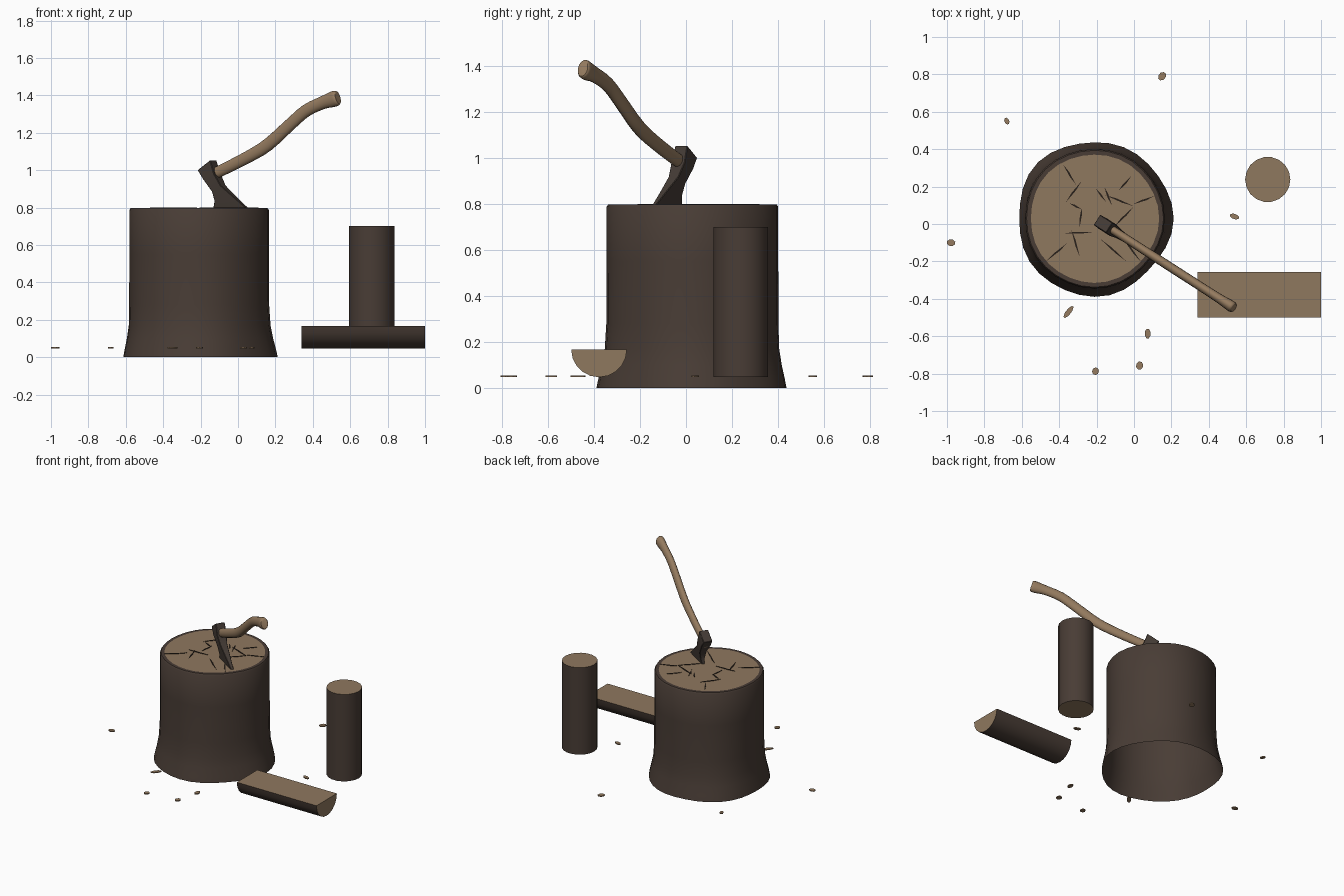
import bpy, bmesh, math, random
from mathutils import Vector, Matrix

if "Cube" in bpy.data.objects:
    bpy.data.objects.remove(bpy.data.objects["Cube"])

random.seed(4)

def mat(name, rgb):
    m = bpy.data.materials.new(name)
    m.diffuse_color = (*rgb, 1)
    m.use_nodes = True
    m.node_tree.nodes["Principled BSDF"].inputs["Base Color"].default_value = m.diffuse_color
    return m

BARK = mat("bark brown", (.066, .046, .036))
WOOD = mat("cut wood tan", (.275, .188, .113))
CRACK = mat("crack dark brown", (.022, .015, .011))
IRON = mat("axe head dark", (.058, .044, .036))
HANDLE = mat("handle tan", (.30, .198, .115))

def finish(name, bm, mats, angle=35, fix=True):
    if fix:
        bmesh.ops.recalc_face_normals(bm, faces=bm.faces)
    me = bpy.data.meshes.new(name)
    bm.to_mesh(me)
    bm.free()
    for m in mats:
        me.materials.append(m)
    me.shade_smooth()
    me.set_sharp_from_angle(angle=math.radians(angle))
    ob = bpy.data.objects.new(name, me)
    bpy.context.collection.objects.link(ob)
    return ob

def loft(bm, rings, start_cap=True, end_cap=True):
    """Skin a list of closed rings of points."""
    vs = [[bm.verts.new(p) for p in r] for r in rings]
    n = len(rings[0])
    for a, b in zip(vs, vs[1:]):
        for i in range(n):
            j = (i + 1) % n
            bm.faces.new((a[i], a[j], b[j], b[i]))
    if start_cap:
        bm.faces.new(vs[0][::-1])
    if end_cap:
        bm.faces.new(vs[-1])

# Chopping stump: flared, slightly irregular, open underneath
CX, CY, TOP = -.212, .03, .797
profile = [(0, .413), (.04, .405), (.1, .391), (.17, .379), (.28, .374),
           (.55, .373), (.787, .373), (TOP, .366), (TOP, .343)]
rings = []
for z, r in profile:
    ring = []
    for i in range(32):
        a = math.tau * i / 32
        amp = .004 + .008 * max(0, 1 - z / .3)
        rr = r + amp * (math.sin(3 * a + 1) * .6 + math.sin(5 * a + 2) * .5)
        ring.append((CX + rr * math.cos(a), CY + rr * math.sin(a), z))
    rings.append(ring)
bm = bmesh.new()
loft(bm, rings, start_cap=False)
for f in bm.faces:
    f.material_index = int(len(f.verts) > 4)
finish("stump", bm, [BARK, WOOD], fix=False)

# Cracks in the cut top: thin tapered plates (x1, y1, x2, y2)
cracks = [(-.38, .32, -.31, .21), (-.28, .23, -.365, .115), (-.345, .11, -.28, .08),
          (-.28, .09, -.29, -.015), (-.37, -.05, -.22, -.043), (-.335, -.03, -.29, -.175),
          (-.47, -.20, -.355, -.10), (-.205, .19, -.15, .12), (-.16, .20, -.118, .10),
          (-.015, .255, -.085, .175), (-.155, .155, 0, .095), (-.005, .105, .11, .15),
          (0, .095, -.11, -.02), (-.075, -.055, .043, -.21), (-.18, -.08, -.04, -.20)]
bm = bmesh.new()
for x1, y1, x2, y2 in cracks:
    a, b = Vector((x1, y1, 0)), Vector((x2, y2, 0))
    n = (b - a).cross(Vector((0, 0, 1))).normalized() * .0055
    outline = [a + n * .5, b + n * .5, b - n * .5, a - n * .5]
    m = (a + b) / 2
    outline = [a, m + n + (b - a) * .1, b, m - n - (b - a) * .1]
    loft(bm, [[p + Vector((0, 0, z)) for p in outline] for z in (TOP - .003, TOP + .003)])
finish("stump_cracks", bm, [CRACK], 20)

# Axe frame: s runs along the handle in plan, t across it
H, N = Vector((.84, -.54, 0)), Vector((.54, .84, 0))
O = Vector((-.17, .004, 0))
def axe(s, t, z):
    return O + H * s + N * t + Vector((0, 0, z))

# Axe head: poll at the top down to the buried edge
rows = [((-.035, 1.0), (.045, 1.053), .032), ((.0, .953), (.072, .98), .035),
        ((.052, .885), (.108, .918), .026), ((.062, .835), (.2, .845), .016),
        ((.05, .795), (.265, .795), .010), ((.045, .755), (.30, .75), .003)]
bm = bmesh.new()
loft(bm, [[axe(l[0], -t, l[1]), axe(r[0], -t, r[1]), axe(r[0], t, r[1]), axe(l[0], t, l[1])]
          for l, r, t in rows])
head = finish("axe_head", bm, [IRON], 30)
bev = head.modifiers.new("soft edges", 'BEVEL')
bev.width, bev.segments, bev.limit_method = .006, 1, 'ANGLE'

# Axe handle: curved loft with an oval section, (s, z, half height, half width)
keys = [(.0, .965, .028, .02), (.088, .995, .031, .022), (.265, 1.07, .033, .023),
        (.393, 1.136, .035, .024), (.533, 1.243, .034, .024), (.636, 1.318, .034, .024),
        (.74, 1.36, .035, .025), (.80, 1.377, .042, .029), (.828, 1.385, .042, .030),
        (.838, 1.388, .036, .025)]
K = [Vector(k) for k in keys]
path = []
for i in range(len(K) - 1):
    p0, p1, p2, p3 = K[max(i - 1, 0)], K[i], K[i + 1], K[min(i + 2, len(K) - 1)]
    for j in range(3):
        t = j / 3
        path.append(p1 + ((p2 - p0) * t + (2 * p0 - 5 * p1 + 4 * p2 - p3) * t * t
                          + (3 * p1 - p0 - 3 * p2 + p3) * t ** 3) / 2)
path.append(K[-1])
rings = []
for i, p in enumerate(path):
    q, r = path[max(i - 1, 0)], path[min(i + 1, len(path) - 1)]
    ang = math.atan2(r[1] - q[1], r[0] - q[0])
    ring = []
    for k in range(14):
        a = math.tau * k / 14
        v = p[2] * math.sin(a)
        ring.append(axe(p[0] - v * math.sin(ang), p[3] * math.cos(a), p[1] + v * math.cos(ang)))
    rings.append(ring)
bm = bmesh.new()
loft(bm, rings)
finish("axe_handle", bm, [HANDLE], 50)

# Upright log
R = .121
bm = bmesh.new()
loft(bm, [[(.715 + R * math.cos(math.tau * i / 18), .238 + R * math.sin(math.tau * i / 18), z)
           for i in range(18)] for z in (.048, .70)])
for f in bm.faces:
    f.material_index = int(len(f.verts) > 4)
finish("upright_log", bm, [BARK, WOOD])

# Split half log lying flat side up
bm = bmesh.new()
loft(bm, [[(x, -.378 + R * math.cos(math.pi * i / 10), .167 - R * math.sin(math.pi * i / 10))
           for i in range(11)] for x in (.34, 1.0)])
bm.normal_update()
bmesh.ops.recalc_face_normals(bm, faces=bm.faces)
for f in bm.faces:
    f.material_index = int(len(f.verts) > 4 or f.normal.z > .9)
finish("split_log", bm, [BARK, WOOD])

# Wood chips: (x, y, length, width, turn)
chips = [(.15, .79, .046, .036, 50), (-.68, .55, .036, .024, -65), (.537, .04, .05, .026, -20),
         (-.978, -.1, .044, .034, -5), (-.35, -.47, .075, .026, 52), (.073, -.586, .05, .03, 90),
         (.03, -.757, .042, .036, 80), (-.206, -.787, .038, .034, 70)]
for n, (x, y, l, w, turn) in enumerate(chips):
    bm = bmesh.new()
    bmesh.ops.create_cone(bm, cap_ends=True, segments=8, radius1=.54, radius2=.54, depth=1,
                          matrix=Matrix.Rotation(math.pi / 8, 4, 'Z'))
    bm.transform(Matrix.Translation((x, y, .05)) @ Matrix.Rotation(math.radians(turn), 4, 'Z')
                 @ Matrix.Diagonal((l, w, .007, 1)))
    finish(f"wood_chip_{n + 1}", bm, [HANDLE])
